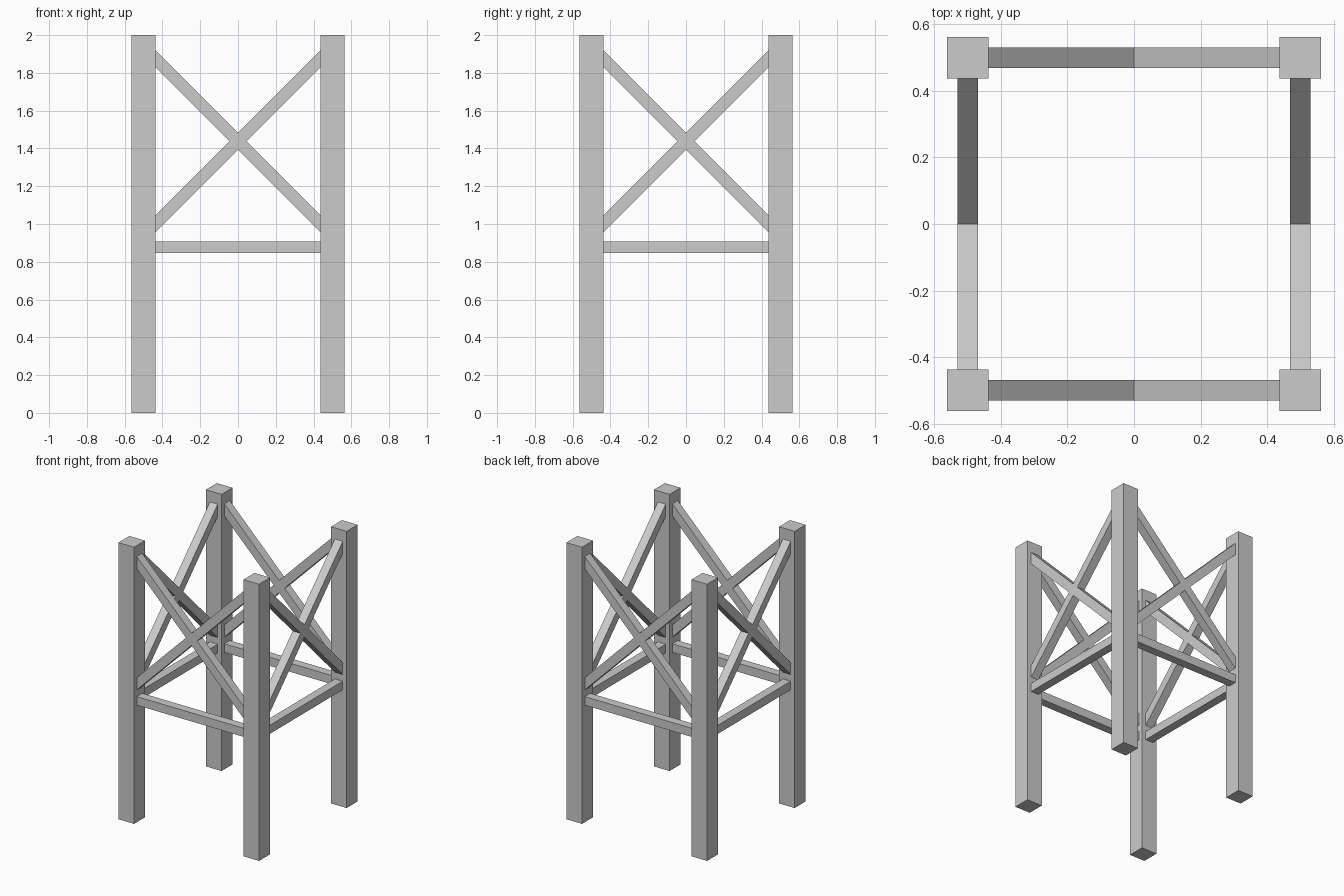
import bpy, bmesh
from math import pi, sqrt
from mathutils import Matrix, Vector

if "Cube" in bpy.data.objects:
    bpy.data.objects.remove(bpy.data.objects["Cube"])

POST = 0.125      # post width
BAR = 0.0625      # rail and brace thickness
INNER = 0.5 - POST / 2
RAIL_Z, CROSS_Z = 0.877, 1.4385


def prism(name, outline, depth, matrix):
    """Extrude an (x, z) outline through depth, centred on y = 0."""
    bm = bmesh.new()
    face = bm.faces.new([bm.verts.new((x, -depth / 2, z)) for x, z in outline])
    ext = bmesh.ops.extrude_face_region(bm, geom=[face])["geom"]
    bmesh.ops.translate(bm, vec=Vector((0, depth, 0)),
                        verts=[v for v in ext if isinstance(v, bmesh.types.BMVert)])
    bmesh.ops.recalc_face_normals(bm, faces=bm.faces)
    bm.transform(matrix)
    mesh = bpy.data.meshes.new(name)
    bm.to_mesh(mesh)
    bm.free()
    obj = bpy.data.objects.new(name, mesh)
    bpy.context.collection.objects.link(obj)
    return obj


def rect(half_width, z0, z1):
    return [(-half_width, z0), (half_width, z0), (half_width, z1), (-half_width, z1)]


# X outline: 45 degree arms with ends cut flush to the posts
a, h = INNER, BAR / sqrt(2)
cross = [(h, 0), (a, a - h), (a, a + h), (0, h), (-a, a + h), (-a, a - h),
         (-h, 0), (-a, -a + h), (-a, -a - h), (0, -h), (a, -a - h), (a, -a + h)]
cross = [(x, z + CROSS_Z) for x, z in cross]

for i, side in enumerate(("front", "right", "back", "left")):
    turn = Matrix.Rotation(i * pi / 2, 4, "Z")
    # corner post
    prism(side + "_post", rect(POST / 2, 0, 2), POST,
          turn @ Matrix.Translation((-0.5, -0.5, 0)))
    # horizontal rail and cross brace on this side
    wall = turn @ Matrix.Translation((0, -0.5, 0))
    prism(side + "_rail", rect(INNER, RAIL_Z - BAR / 2, RAIL_Z + BAR / 2), BAR, wall)
    prism(side + "_cross_brace", cross, BAR, wall)
